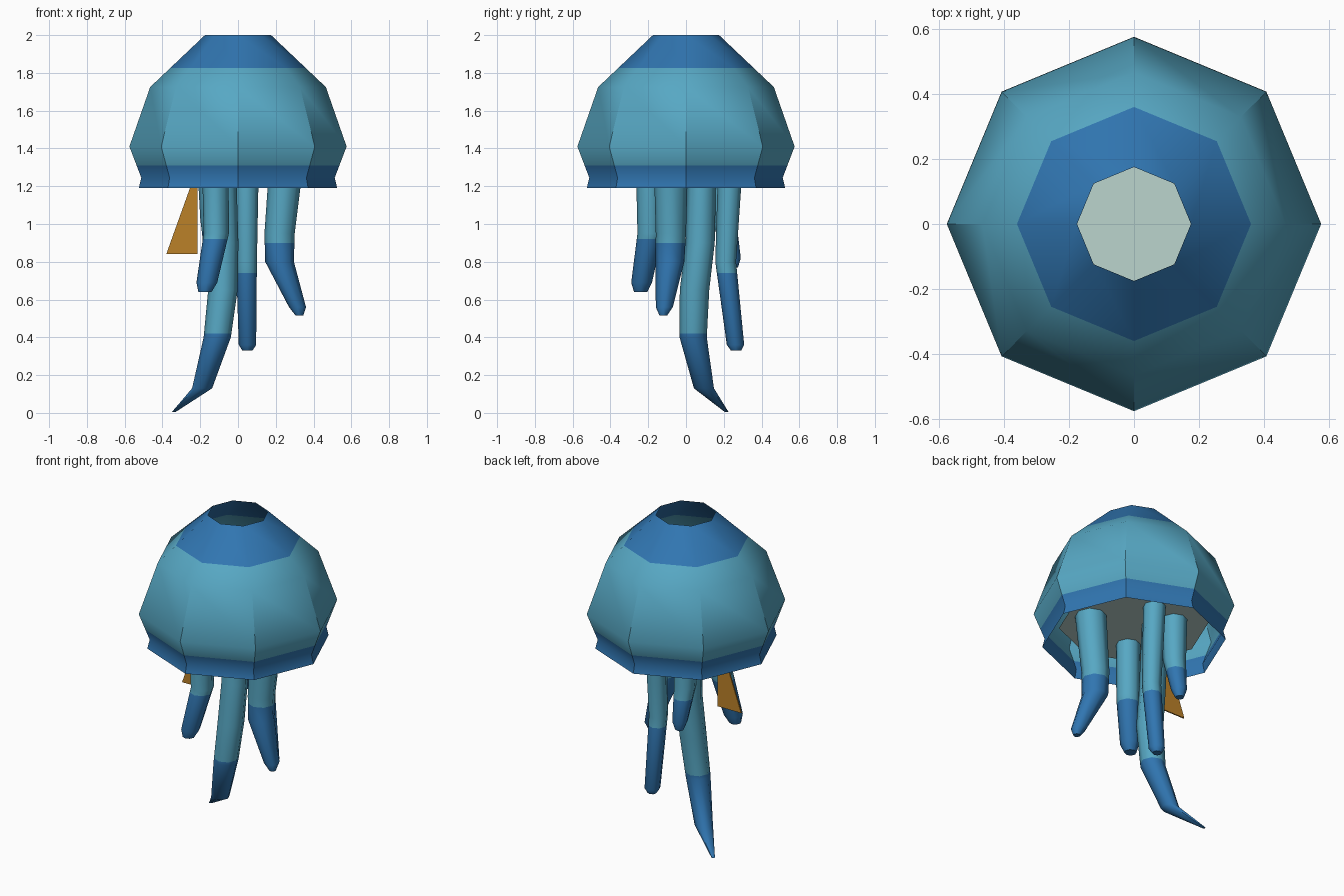
import bpy, bmesh, math
from mathutils import Vector

cube = bpy.data.objects.get("Cube")
if cube:
    bpy.data.objects.remove(cube)


def material(name, rgb):
    m = bpy.data.materials.new(name)
    m.use_nodes = True
    m.diffuse_color = (*rgb, 1)
    m.node_tree.nodes["Principled BSDF"].inputs["Base Color"].default_value = (*rgb, 1)
    return m


teal = material("teal", (0.095, 0.39, 0.55))
blue = material("deep blue", (0.03, 0.18, 0.44))
pale = material("pale grey green", (0.50, 0.66, 0.61))
orange = material("orange", (0.50, 0.22, 0.022))


def finish(name, bm, mats, smooth=None):
    mesh = bpy.data.meshes.new(name)
    bm.to_mesh(mesh)
    bm.free()
    for m in mats:
        mesh.materials.append(m)
    ob = bpy.data.objects.new(name, mesh)
    bpy.context.collection.objects.link(ob)
    if smooth:
        bpy.ops.object.select_all(action="DESELECT")
        ob.select_set(True)
        bpy.context.view_layer.objects.active = ob
        bpy.ops.object.shade_smooth_by_angle(angle=math.radians(smooth))
    return ob


def loft(rings, sides=8):
    """Skin horizontal rings given as (x, y, z, radius), listed from top to bottom."""
    bm = bmesh.new()
    loops = []
    for x, y, z, r in rings:
        angles = [2 * math.pi * i / sides for i in range(sides)]
        loops.append([bm.verts.new((x + r * math.cos(a), y + r * math.sin(a), z))
                      for a in angles])
    for up, low in zip(loops, loops[1:]):
        for i in range(sides):
            j = (i + 1) % sides
            bm.faces.new((up[i], low[i], low[j], up[j]))
    return bm, loops


def cut_at(bm, z):
    geom = bm.verts[:] + bm.edges[:] + bm.faces[:]
    bmesh.ops.bisect_plane(bm, geom=geom, plane_co=(0, 0, z), plane_no=(0, 0, 1))


# Bell: open eight-sided shell with a blue crown and a blue hem
CROWN, HEM = 1.825, 1.31
profile = [(0.175, 2), (0.465, 1.725), (0.575, 1.41), (0.512, 1.245), (0.525, 1.19)]
bm, _ = loft([(0, 0, z, r) for r, z in profile])
for z in (CROWN, HEM):
    cut_at(bm, z)
for f in bm.faces:
    f.material_index = 0 if HEM < f.calc_center_median().z < CROWN else 1
finish("bell", bm, [teal, blue], 40)

# Inner disc from which the tentacles hang
bm, loops = loft([(0, 0, HEM, 0.43)])
bm.faces.new(loops[0])
finish("inner_disc", bm, [pale])

# Tentacles: height of the colour change, then rings (x, y, z, radius)
tentacles = {
    "front_tentacle": (0.92, [(-0.12, -0.195, HEM, 0.07), (-0.115, -0.19, 0.95, 0.067),
                              (-0.165, -0.235, 0.69, 0.055), (-0.175, -0.24, 0.64, 0.035)]),
    "long_tentacle": (0.42, [(-0.085, 0.085, HEM, 0.075), (-0.075, 0.075, 0.9, 0.077),
                             (-0.08, 0.045, 0.65, 0.078), (-0.11, 0.038, 0.4, 0.072),
                             (-0.19, 0.095, 0.13, 0.053), (-0.34, 0.215, 0.005, 0.01)]),
    "back_tentacle": (0.74, [(0.045, 0.235, HEM, 0.065), (0.045, 0.21, 0.8, 0.055),
                             (0.05, 0.262, 0.36, 0.046), (0.05, 0.265, 0.33, 0.027)]),
    "side_tentacle": (0.9, [(0.255, -0.08, HEM, 0.09), (0.22, -0.08, 0.95, 0.08),
                            (0.22, -0.085, 0.8, 0.076), (0.315, -0.115, 0.56, 0.045),
                            (0.325, -0.12, 0.515, 0.02)]),
    "short_tentacle": (0.96, [(-0.14, 0.19, HEM, 0.075), (-0.135, 0.2, 1.03, 0.065),
                              (-0.13, 0.245, 0.82, 0.045), (-0.13, 0.25, 0.77, 0.025)]),
}
for name, (split, rings) in tentacles.items():
    bm, loops = loft(rings)
    bm.faces.new(reversed(loops[-1]))
    bm.faces.new(loops[0])
    cut_at(bm, split)
    for f in bm.faces:
        f.material_index = int(f.calc_center_median().z < split)
    bmesh.ops.recalc_face_normals(bm, faces=bm.faces)
    finish(name, bm, [teal, blue], 50)

# Fin: thin triangular plate hanging from the disc
bm = bmesh.new()
corners = [(-0.38, 0.84), (-0.215, 0.84), (-0.215, 1.3)]
face = bm.faces.new([bm.verts.new((x, -0.014, z)) for x, z in corners])
extruded = bmesh.ops.extrude_face_region(bm, geom=[face])["geom"]
moved = [v for v in extruded if isinstance(v, bmesh.types.BMVert)]
bmesh.ops.translate(bm, verts=moved, vec=Vector((0, 0.008, 0)))
bmesh.ops.recalc_face_normals(bm, faces=bm.faces)
finish("fin", bm, [orange])
